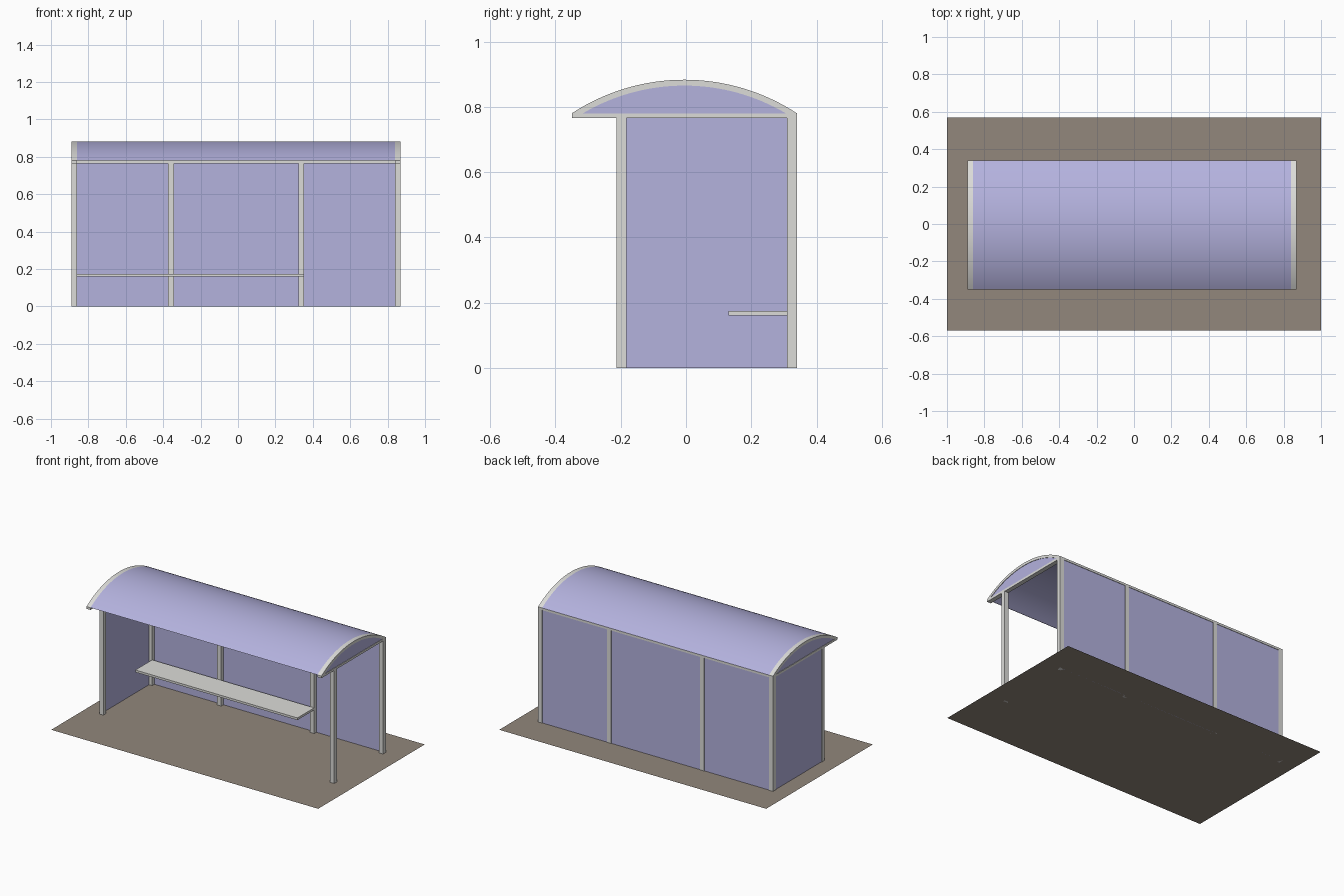
import bpy, bmesh, math

if "Cube" in bpy.data.objects:
    bpy.data.objects.remove(bpy.data.objects["Cube"])

def material(name, srgb):
    m = bpy.data.materials.new(name)
    lin = [((c / 255 + 0.055) / 1.055) ** 2.4 for c in srgb]
    m.diffuse_color = (*lin, 1)
    m.use_nodes = True
    m.node_tree.nodes["Principled BSDF"].inputs["Base Color"].default_value = m.diffuse_color
    return m

GREY = material("light grey metal", (220, 220, 217))
LILAC = material("lilac glass", (180, 178, 222))
BROWN = material("brown paving", (146, 135, 124))

def extrude_x(name, outline, x0, x1, mat, smooth=False):
    """Prism: a (y, z) outline swept from x0 to x1."""
    bm = bmesh.new()
    face = bm.faces.new([bm.verts.new((x0, y, z)) for y, z in outline])
    ext = bmesh.ops.extrude_face_region(bm, geom=[face])
    verts = [v for v in ext["geom"] if isinstance(v, bmesh.types.BMVert)]
    bmesh.ops.translate(bm, vec=(x1 - x0, 0, 0), verts=verts)
    bmesh.ops.recalc_face_normals(bm, faces=bm.faces)
    me = bpy.data.meshes.new(name)
    bm.to_mesh(me)
    bm.free()
    me.materials.append(mat)
    ob = bpy.data.objects.new(name, me)
    bpy.context.collection.objects.link(ob)
    if smooth:
        bpy.ops.object.select_all(action='DESELECT')
        ob.select_set(True)
        bpy.context.view_layer.objects.active = ob
        bpy.ops.object.shade_smooth_by_angle(angle=math.radians(30))
    return ob

def box(name, x0, x1, y0, y1, z0, z1, mat):
    return extrude_x(name, [(y0, z0), (y1, z0), (y1, z1), (y0, z1)], x0, x1, mat)

# Main dimensions
L, R, P = -0.89, 0.87, 0.03          # left end, right end, post width
FRONT, BACK = -0.213, 0.34           # outer faces of posts
EAVE, BEAM = 0.78, 0.765
HALF, RISE, YC = 0.345, 0.103, -0.005
RAD = (HALF ** 2 + RISE ** 2) / (2 * RISE)
ZC = EAVE + RISE - RAD

def arc(radius, n=32):
    """Arc points above the eave line, front to back."""
    a = math.acos((EAVE - ZC) / radius)
    return [(YC + radius * math.sin(t), ZC + radius * math.cos(t))
            for t in (-a + 2 * a * i / n for i in range(n + 1))]

# Paving (flat sheet)
bpy.ops.mesh.primitive_plane_add(size=1)
paving = bpy.context.object
paving.name = "paving"
paving.scale = (2, 1.14, 1)
paving.data.materials.append(BROWN)

# Posts
for i, x in enumerate((L, -0.373, 0.324, R - P)):
    box(f"back_post_{i + 1}", x, x + P, BACK - P, BACK, 0, BEAM, GREY)
for side, x in (("left", L), ("right", R - P)):
    box(f"front_post_{side}", x, x + P, FRONT, FRONT + P, 0, BEAM, GREY)

    # End frames of the roof: tie beam, arched rib and gable glass
    box(f"tie_beam_{side}", x, x + P, YC - HALF, YC + HALF, BEAM, EAVE, GREY)
    extrude_x(f"arched_rib_{side}", arc(RAD) + arc(RAD - 0.018)[::-1],
              x, x + P, GREY, True)
    gx = L + 0.003 if side == "left" else R - 0.006
    extrude_x(f"gable_glass_{side}", arc(RAD - 0.017), gx, gx + 0.003, LILAC)

# Beam along the back
box("back_beam", L + P, R - P, BACK - P, BACK, BEAM, EAVE, GREY)

# Curved roof sheet
extrude_x("roof_sheet", arc(RAD) + arc(RAD - 0.004)[::-1], L + P, R - P, LILAC, True)

# Glass walls: three back bays and the left end
for i, (a, b) in enumerate(((L + P, -0.373), (-0.343, 0.324), (0.354, R - P))):
    box(f"back_glass_{i + 1}", a, b, BACK - 0.006, BACK - 0.003, 0, BEAM, LILAC)
box("left_end_glass", L + 0.003, L + 0.006, FRONT + P, BACK - P, 0, BEAM, LILAC)

# Bench seat
box("seat", L + P, 0.354, 0.13, BACK - P, 0.16, 0.175, GREY)
